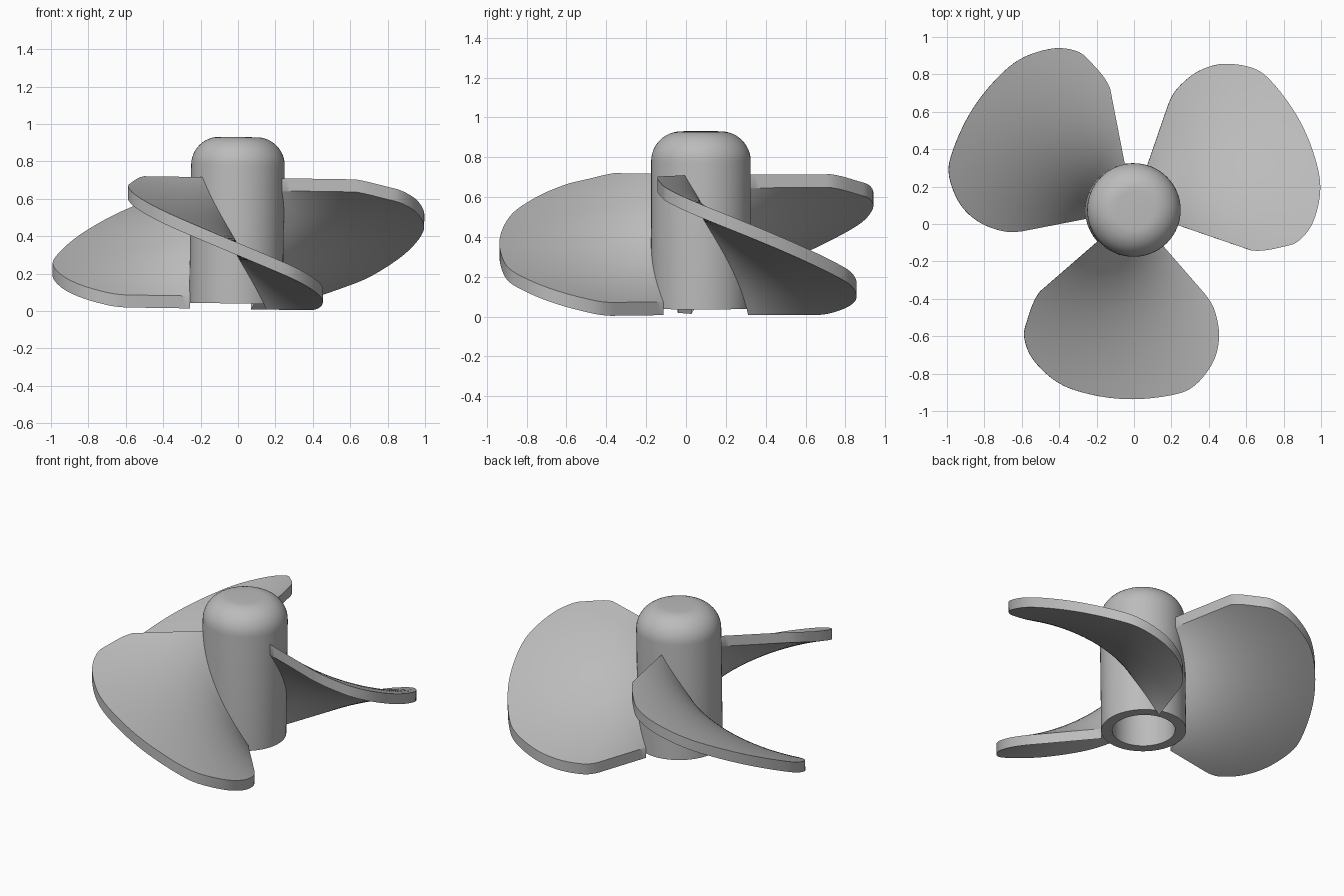
import bpy, bmesh, math
from mathutils import Vector, Matrix

cube = bpy.data.objects.get("Cube")
if cube:
    bpy.data.objects.remove(cube, do_unlink=True)

grey = bpy.data.materials.new("plain grey")
grey.use_nodes = True
colour = (0.5, 0.5, 0.5, 1)
grey.diffuse_color = colour
grey.node_tree.nodes["Principled BSDF"].inputs["Base Color"].default_value = colour

# The whole propeller leans slightly about the y axis
LEAN = Matrix.Translation((-0.012, 0.075, 0)) @ Matrix.Rotation(0.015, 4, 'Y')
HUB_R, THICK = 0.25, 0.067
HIGH, DROP = 0.713, 0.636          # top of the raised edge, fall across a blade
START, END = -49, 41               # blade sweep in degrees


def finish(name, bm, turn=0):
    bmesh.ops.recalc_face_normals(bm, faces=bm.faces[:])
    mesh = bpy.data.meshes.new(name)
    bm.to_mesh(mesh)
    bm.free()
    obj = bpy.data.objects.new(name, mesh)
    bpy.context.collection.objects.link(obj)
    mesh.materials.append(grey)
    obj.matrix_world = LEAN @ Matrix.Rotation(turn, 4, 'Z')
    bpy.ops.object.select_all(action='DESELECT')
    obj.select_set(True)
    bpy.context.view_layer.objects.active = obj
    bpy.ops.object.shade_smooth_by_angle(angle=math.radians(35))
    return obj


# Hub: hollow tube with a rounded, closed top
def build_hub():
    fillet, top = 0.15, 0.93
    profile = [(0, 0.8), (0.185, 0.8), (0.185, 0.04), (HUB_R, 0.04)]
    for i in range(13):
        a = math.pi / 2 * i / 12
        profile.append((HUB_R - fillet + fillet * math.cos(a),
                        top - fillet + fillet * math.sin(a)))
    profile.append((0, top))
    bm = bmesh.new()
    verts = [bm.verts.new((r, 0, z)) for r, z in profile]
    edges = [bm.edges.new(pair) for pair in zip(verts, verts[1:])]
    bmesh.ops.spin(bm, geom=verts + edges, cent=(0, 0, 0), axis=(0, 0, 1),
                   angle=2 * math.pi, steps=64, use_merge=True)
    bmesh.ops.remove_doubles(bm, verts=bm.verts[:], dist=0.0001)
    finish("hub", bm)


def polar(deg, r):
    a = math.radians(deg)
    return Vector((r * math.cos(a), r * math.sin(a)))


# Smooth curve through the blade's outer outline
def outline():
    knots = [(START, 0.45), (START, 0.665), (-43.8, 0.824), (-40.2, 0.903),
             (-33.3, 0.966), (-23, 1.008), (-12, 1.012), (0, 1.012),
             (12.5, 1.012), (19.7, 0.995), (28, 0.921), (34.4, 0.823),
             (39.2, 0.703), (END, 0.6), (END, 0.45)]
    p = [polar(*k) for k in knots]
    points = []
    for a, b, c, d in zip(p, p[1:], p[2:], p[3:]):
        for i in range(6):
            t = i / 6
            points.append(0.5 * (2 * b + (c - a) * t
                                 + (2 * a - 5 * b + 4 * c - d) * t ** 2
                                 + (3 * b - a - 3 * c + d) * t ** 3))
    return points + [p[-2]]


# Blade: helical sheet between the hub and the outline, thickened downwards
def build_blade(name, turn):
    rows, bm = 16, bmesh.new()
    grid = []
    for p in outline():
        phi = min(max(math.degrees(math.atan2(p.y, p.x)), START), END)
        z = HIGH - DROP * (phi - START) / (END - START)
        column = []
        for j in range(rows + 1):
            q = polar(phi, HUB_R + (p.length - HUB_R) * j / rows)
            column.append(bm.verts.new((q.x, q.y, z)))
        grid.append(column)
    # Extra columns are not needed along the straight radial edges
    for a, b in zip(grid, grid[1:]):
        for j in range(rows):
            bm.faces.new((a[j], a[j + 1], b[j + 1], b[j]))
    bmesh.ops.remove_doubles(bm, verts=bm.verts[:], dist=0.00001)
    top = bm.faces[:]
    new = bmesh.ops.extrude_face_region(bm, geom=top, use_keep_orig=True)["geom"]
    lower = [v for v in new if isinstance(v, bmesh.types.BMVert)]
    bmesh.ops.translate(bm, verts=lower, vec=(0, 0, -THICK))
    finish(name, bm, turn)


build_hub()
for name, deg in (("front_blade", -90), ("left_blade", 30), ("right_blade", 150)):
    build_blade(name, math.radians(deg))
